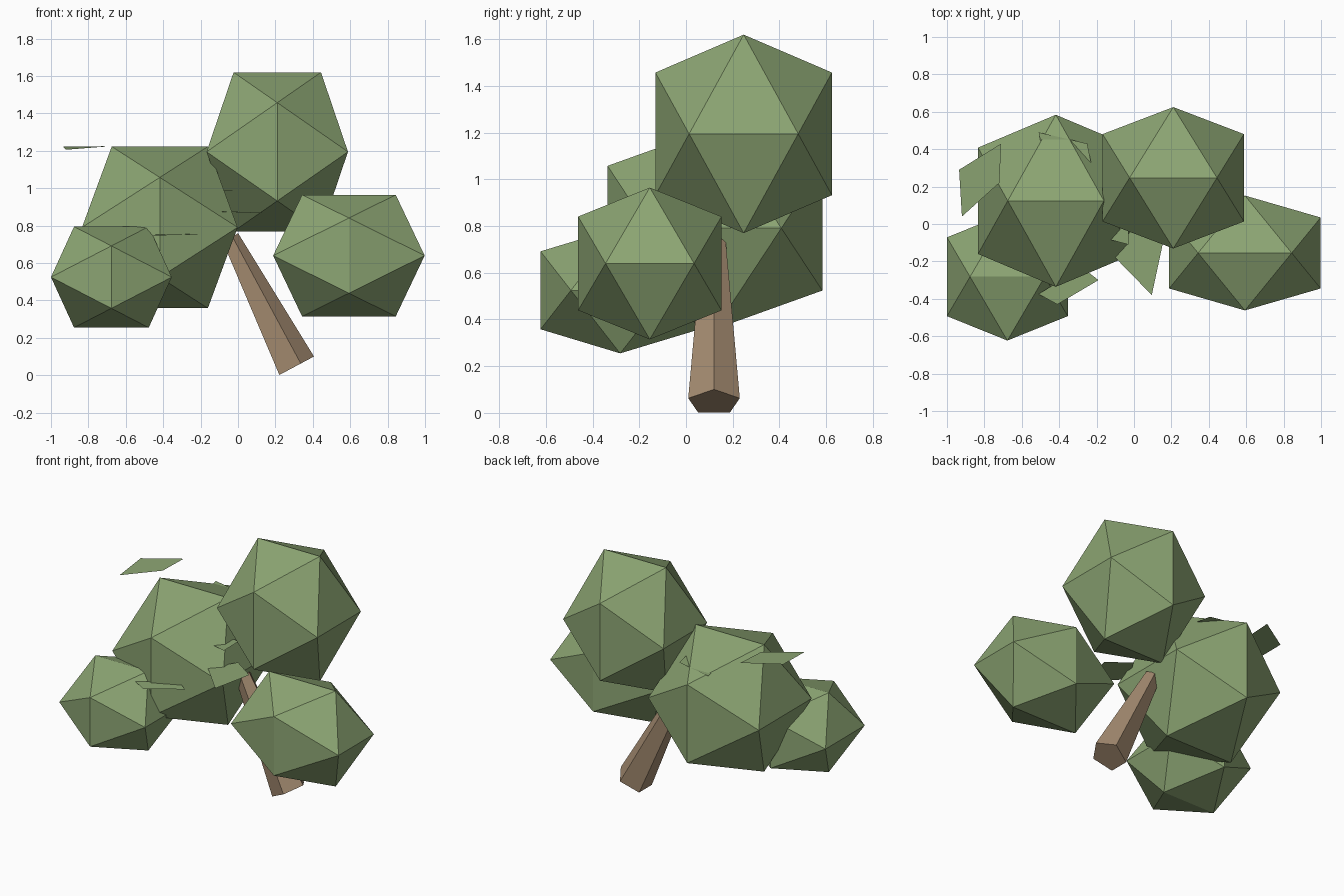
import bpy, bmesh, math
from mathutils import Vector

if "Cube" in bpy.data.objects:
    bpy.data.objects.remove(bpy.data.objects["Cube"])

PHI = (1 + math.sqrt(5)) / 2


def material(name, rgb):
    m = bpy.data.materials.new(name)
    m.diffuse_color = (*rgb, 1)
    m.use_nodes = True
    m.node_tree.nodes["Principled BSDF"].inputs["Base Color"].default_value = m.diffuse_color
    return m


GREEN = material("leaf_green", (0.262, 0.376, 0.171))
BROWN = material("bark_brown", (0.376, 0.262, 0.165))


def finish(name, bm, mat):
    mesh = bpy.data.meshes.new(name)
    bm.to_mesh(mesh)
    bm.free()
    mesh.materials.append(mat)
    obj = bpy.data.objects.new(name, mesh)
    bpy.context.collection.objects.link(obj)
    return obj


def foliage(name, center, half):
    """Icosahedron from three golden rectangles, stretched to half sizes."""
    bm = bmesh.new()
    for s in (-1, 1):
        for t in (-1 / PHI, 1 / PHI):
            for v in ((t, 0, s), (0, s, t), (s, t, 0)):
                bm.verts.new([c + h * k for c, h, k in zip(center, half, v)])
    bmesh.ops.convex_hull(bm, input=bm.verts[:])
    bmesh.ops.recalc_face_normals(bm, faces=bm.faces[:])
    finish(name, bm, GREEN)


def leaf(name, corners):
    """Single loose four-sided leaf."""
    bm = bmesh.new()
    face = bm.faces.new([bm.verts.new(c) for c in corners])
    face.normal_update()
    if face.normal.z < 0:
        face.normal_flip()
    finish(name, bm, GREEN)


# Leaf clumps
foliage("top_foliage", (0.21, 0.247, 1.195), (0.378, 0.378, 0.425))
foliage("middle_foliage", (-0.418, 0.124, 0.791), (0.416, 0.46, 0.432))
foliage("right_foliage", (0.593, -0.155, 0.64), (0.405, 0.307, 0.325))
foliage("left_foliage", (-0.677, -0.282, 0.525), (0.323, 0.341, 0.27))

# Leaning, tapered five-sided trunk
axis = Vector((-0.47, 0, 0.88)).normalized()
up_slope = Vector((axis.z, 0, -axis.x))
side = Vector((0, 1, 0))
bm = bmesh.new()
rings = []
for center, radius in ((Vector((0.304, 0.12, 0.046)), 0.116),
                       (Vector((-0.045, 0.12, 0.735)), 0.052)):
    rings.append([bm.verts.new(center + radius * (math.cos(a) * up_slope + math.sin(a) * side))
                  for a in (i * math.tau / 5 for i in range(5))])
for i in range(5):
    j = (i + 1) % 5
    bm.faces.new((rings[0][i], rings[0][j], rings[1][j], rings[1][i]))
for ring in rings:
    bm.faces.new(ring)
bmesh.ops.recalc_face_normals(bm, faces=bm.faces[:])
finish("trunk", bm, BROWN)

# Loose leaves around the clumps
leaf("upper_left_leaf", [(-0.935, 0.29, 1.222), (-0.71, 0.43, 1.225),
                         (-0.72, 0.22, 1.222), (-0.92, 0.04, 1.206)])
leaf("back_leaf", [(-0.51, 0.49, 1.105), (-0.25, 0.43, 1.105),
                   (-0.23, 0.33, 1.105), (-0.46, 0.26, 1.105)])
leaf("front_leaf", [(-0.51, -0.375, 0.75), (-0.41, -0.43, 0.748),
                    (-0.19, -0.30, 0.755), (-0.28, -0.23, 0.755)])
leaf("center_leaf", [(-0.10, -0.18, 0.875), (0.095, -0.38, 0.868),
                     (0.155, -0.10, 0.868), (0.0, 0.0, 0.875)])
leaf("inner_leaf", [(-0.03, -0.11, 0.988), (-0.03, 0.05, 0.99),
                    (-0.20, 0.08, 0.99), (-0.18, -0.07, 0.988)])
